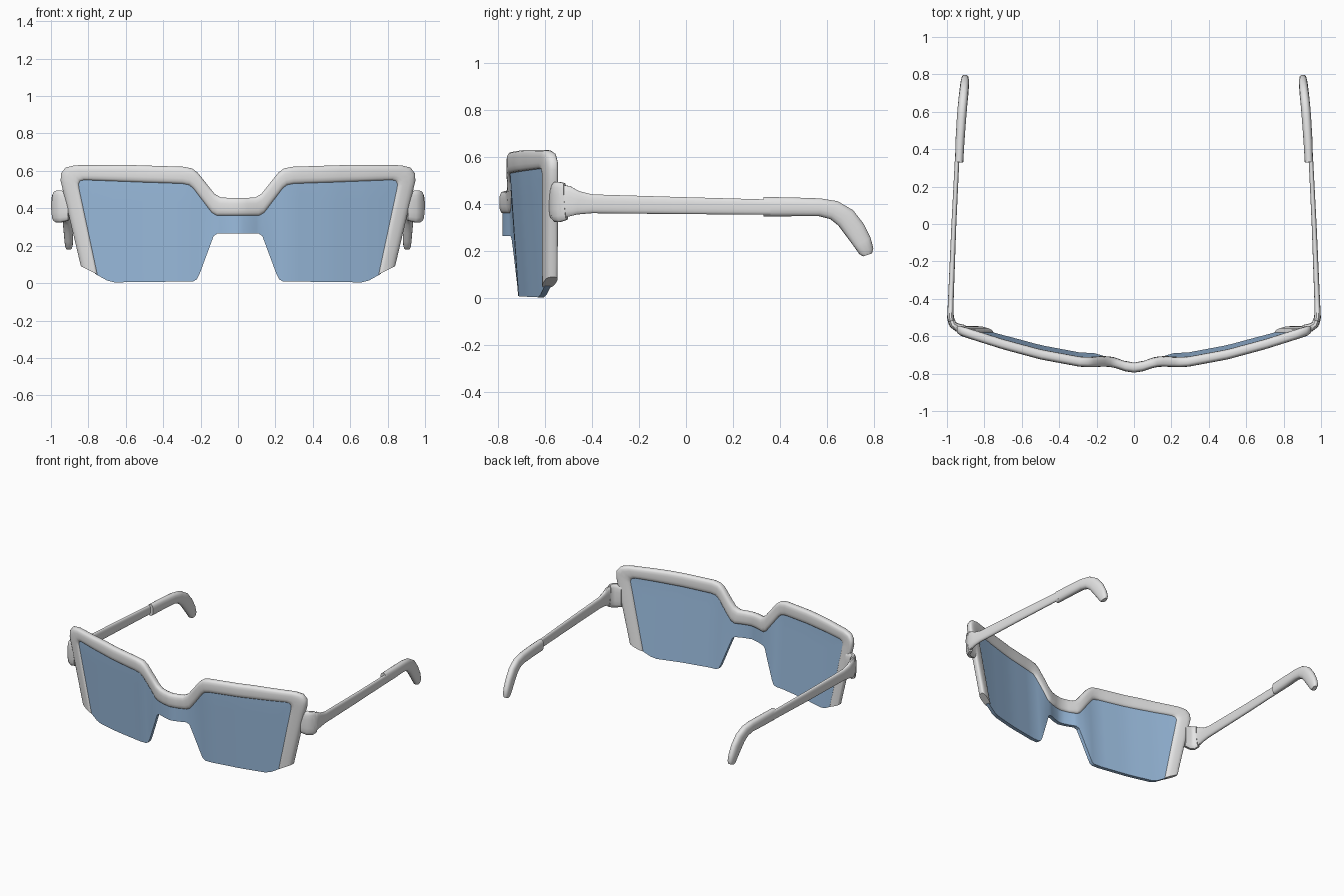
import bpy, bmesh, math
from mathutils import Vector

if "Cube" in bpy.data.objects:
    bpy.data.objects.remove(bpy.data.objects["Cube"])


def material(name, rgb):
    m = bpy.data.materials.new(name)
    m.diffuse_color = (*rgb, 1)
    m.use_nodes = True
    m.node_tree.nodes["Principled BSDF"].inputs["Base Color"].default_value = m.diffuse_color
    return m


WHITE = material("pale_grey", (0.78, 0.78, 0.78))
BLUE = material("lens_blue", (0.33, 0.51, 0.74))


def loft(name, rings, mat, angle=40):
    """Skin a list of equal closed rings and cap both ends."""
    bm = bmesh.new()
    vs = [[bm.verts.new(p) for p in r] for r in rings]
    n = len(vs[0])
    for a, b in zip(vs, vs[1:]):
        for i in range(n):
            j = (i + 1) % n
            bm.faces.new((a[i], a[j], b[j], b[i]))
    bm.faces.new(vs[0])
    bm.faces.new(vs[-1])
    bmesh.ops.recalc_face_normals(bm, faces=bm.faces)
    me = bpy.data.meshes.new(name)
    bm.to_mesh(me)
    bm.free()
    me.shade_smooth()
    me.set_sharp_from_angle(angle=math.radians(angle))
    me.materials.append(mat)
    ob = bpy.data.objects.new(name, me)
    bpy.context.collection.objects.link(ob)
    return ob


def lerp_table(table, x):
    for (x0, v0), (x1, v1) in zip(table, table[1:]):
        if x <= x1:
            return v0 + (v1 - v0) * (x - x0) / (x1 - x0)
    return table[-1][1]


def rounded(n, power):
    """Unit rounded-box section as (u, v) pairs."""
    out = []
    for i in range(n):
        a = 2 * math.pi * (i + 0.5) / n
        c, s = math.cos(a), math.sin(a)
        out.append((math.copysign(abs(c) ** power, c),
                    math.copysign(abs(s) ** power, s)))
    k = max(u for u, v in out)
    return [(u / k, v / k) for u, v in out]


# Wrap-around curve shared by frame and lens; leans back towards the bottom
WRAP = [(0, -.768), (.05, -.762), (.11, -.744), (.16, -.739), (.28, -.738),
        (.5, -.697), (.7, -.643), (.9, -.58), (1, -.547)]


def wrap_y(x, z):
    return lerp_table(WRAP, abs(x)) + .038 * max(0, .55 - z) / .55 * min(1, abs(x) / .2)


# Frame: outer and inner edge points of one half
half = [(0, .455, 0, .36), (.09, .457, .115, .36), (.125, .477, .14, .374),
        (.215, .59, .24, .505), (.245, .613, .262, .523), (.29, .622, .30, .53),
        (.6, .632, .6, .541), (.87, .63, .82, .55), (.922, .618, .842, .545),
        (.947, .585, .85, .53), (.948, .545, .849, .512), (.84, .09, .75, .045)]
fine = [half[0]]
for a, b in zip(half, half[1:]):
    k = max(1, math.ceil(math.dist(a[:2], b[:2]) / .06))
    fine += [tuple(p + (q - p) * i / k for p, q in zip(a, b)) for i in range(1, k + 1)]
stations = [(-a, b, -c, d) for a, b, c, d in reversed(fine[1:])] + fine
rings = []
for ox, oz, ix, iz in stations:
    ring = []
    for u, v in rounded(16, .65):
        t = (u + 1) / 2
        x, z = ix + (ox - ix) * t, iz + (oz - iz) * t
        ring.append((x, wrap_y(x, z) + v * .027, z))
    rings.append(ring)
loft("frame", rings, WHITE, 50)

# Lens: one shield with a narrow bridge, tucked into the frame
TOP = [(0, .40), (.1, .40), (.13, .42), (.235, .55), (.29, .575), (.875, .585)]
BOTTOM = [(0, .265), (.11, .265), (.13, .252), (.205, .05), (.22, .02), (.24, .009),
          (.66, .004), (.70, .014), (.765, .05), (.875, .555)]
xs = sorted({p[0] for p in TOP + BOTTOM} | {.03, .06, .085, .16, .18} |
            {.33 + .05 * i for i in range(7)} | {.80, .84})
xs = [-x for x in reversed(xs[1:])] + xs
ROWS = 8
rings = []
for x in xs:
    t, b = lerp_table(TOP, abs(x)), lerp_table(BOTTOM, abs(x))
    zs = [t + (b - t) * i / ROWS for i in range(ROWS + 1)]
    rings.append([(x, wrap_y(x, z) - .014, z) for z in zs] +
                 [(x, wrap_y(x, z) + .012, z) for z in reversed(zs)])
loft("lens", rings, BLUE, 35)


def tube(name, path, power):
    """Rounded bar through (x, y, z, half width, half height), mirrored."""
    rings = []
    for i, (x, y, z, w, h) in enumerate(path):
        a, b = path[max(i - 1, 0)], path[min(i + 1, len(path) - 1)]
        t = (Vector(b[:3]) - Vector(a[:3])).normalized()
        side = t.cross(Vector((0, 0, 1))).normalized()
        up = side.cross(t)
        rings.append([Vector((x, y, z)) + side * u * w + up * v * h
                      for u, v in rounded(16, power)])
    for label, s in (("right", 1), ("left", -1)):
        loft(f"{name}_{label}", [[(s * p.x, p.y, p.z) for p in r] for r in rings], WHITE, 45)


# Hinge blocks behind the frame corners
tube("hinge", [(.905, -.562, .41, .022, .075), (.945, -.553, .41, .022, .085),
               (.968, -.538, .41, .02, .085), (.978, -.512, .412, .019, .078)], .6)

# Temple arms, flaring towards the hinge
tube("temple_arm", [(.955, -.545, .41, .018, .07), (.974, -.53, .412, .018, .07),
                    (.981, -.50, .412, .018, .066), (.981, -.46, .406, .016, .05),
                    (.979, -.40, .402, .015, .04), (.963, 0, .394, .013, .036),
                    (.945, .36, .388, .012, .032)], .75)

# Temple tips, thicker sleeves that bend down behind the ear
tube("temple_tip", [(.935, .33, .39, .022, .041), (.93, .45, .389, .024, .040),
                    (.922, .57, .387, .025, .038), (.917, .63, .375, .025, .041),
                    (.912, .68, .342, .025, .045), (.908, .72, .29, .024, .045),
                    (.905, .75, .24, .023, .040), (.904, .768, .20, .02, .032),
                    (.903, .773, .185, .014, .02)], .8)
